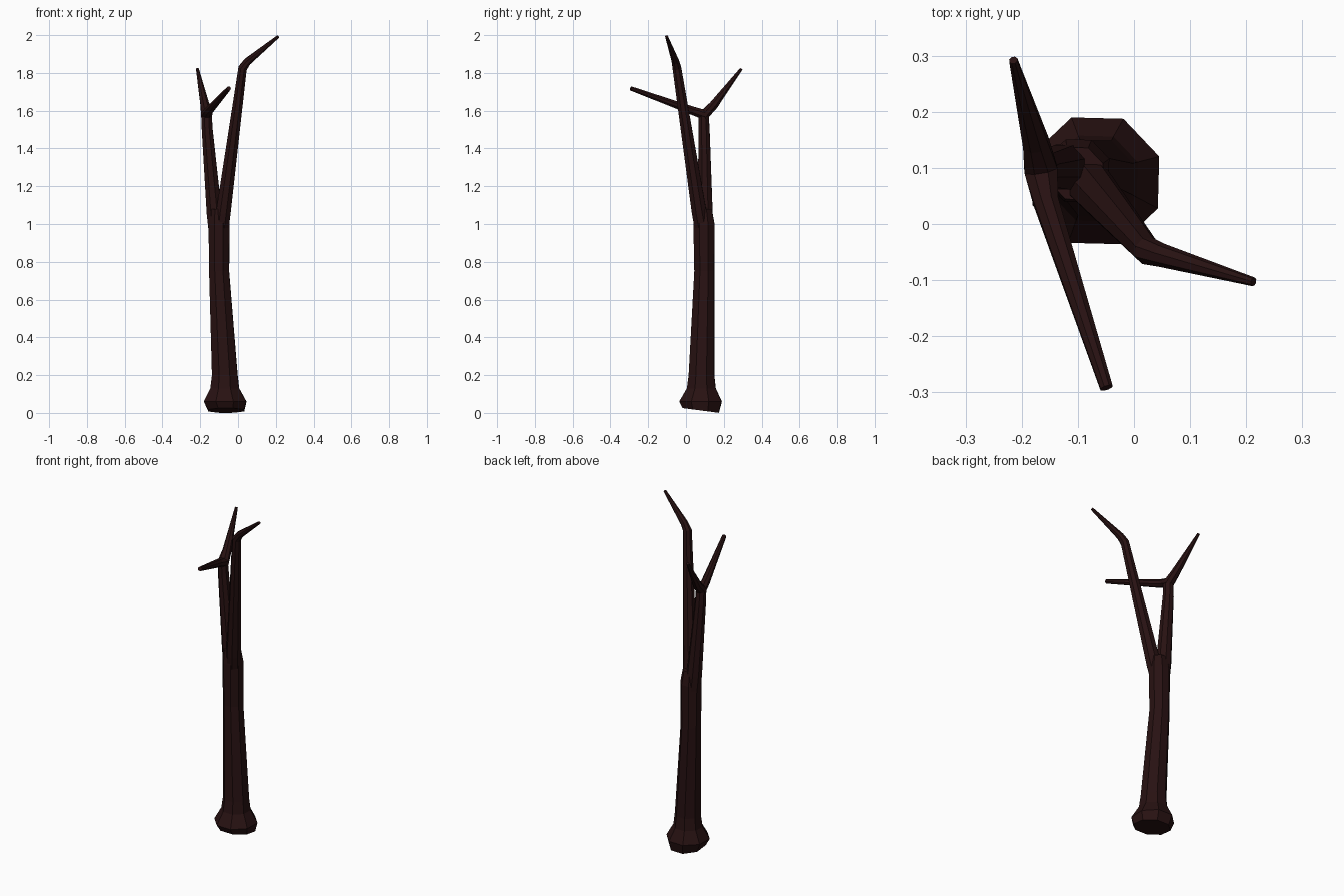
import bpy, bmesh, math
from mathutils import Vector

if "Cube" in bpy.data.objects:
    bpy.data.objects.remove(bpy.data.objects["Cube"])

bark = bpy.data.materials.new("dark_bark")
bark.diffuse_color = (0.021, 0.0058, 0.006, 1)
bark.use_nodes = True
bark.node_tree.nodes["Principled BSDF"].inputs["Base Color"].default_value = bark.diffuse_color


def limb(name, stations, sides=8, turn=21, upright=False, foot_tilt=0.0):
    """Tapered faceted tube through stations of (x, y, z, radius)."""
    bm = bmesh.new()
    pts = [Vector(s[:3]) for s in stations]
    rings = []
    for i, (p, s) in enumerate(zip(pts, stations)):
        # ring lies across the averaged direction of its neighbours
        axis = Vector((0, 0, 1))
        if not upright:
            before = (p - pts[i - 1]).normalized() if i else Vector()
            after = (pts[i + 1] - p).normalized() if i < len(pts) - 1 else Vector()
            axis = (before + after).normalized()
        u = Vector((1, 0, 0))
        u = (u - axis * u.dot(axis)).normalized()
        v = axis.cross(u)
        ring = []
        for k in range(sides):
            a = math.radians(turn) + math.tau * k / sides
            co = p + (u * math.cos(a) + v * math.sin(a)) * s[3]
            if i == 0:
                co.z -= foot_tilt * (co.y - p.y)
            ring.append(bm.verts.new(co))
        rings.append(ring)
    for lo, hi in zip(rings, rings[1:]):
        for k in range(sides):
            n = (k + 1) % sides
            bm.faces.new((lo[k], lo[n], hi[n], hi[k]))
    bm.faces.new(rings[0][::-1])
    bm.faces.new(rings[-1])
    bmesh.ops.recalc_face_normals(bm, faces=bm.faces)
    mesh = bpy.data.meshes.new(name)
    bm.to_mesh(mesh)
    bm.free()
    mesh.materials.append(bark)
    obj = bpy.data.objects.new(name, mesh)
    bpy.context.collection.objects.link(obj)
    return obj


# trunk with flared, slightly tilted foot
limb("trunk", [
    (-0.063, 0.078, 0.013, 0.103),
    (-0.068, 0.077, 0.060, 0.121),
    (-0.070, 0.081, 0.130, 0.082),
    (-0.070, 0.082, 0.200, 0.073),
    (-0.100, 0.097, 0.750, 0.057),
    (-0.100, 0.095, 1.000, 0.060),
    (-0.102, 0.090, 1.080, 0.050),
], upright=True, foot_tilt=0.13)

# tall branch with bent tip
limb("tall_branch", [
    (-0.092, 0.090, 0.950, 0.042),
    (-0.078, 0.070, 1.060, 0.042),
    (0.024, -0.048, 1.825, 0.025),
    (0.050, -0.056, 1.860, 0.021),
    (0.213, -0.103, 1.993, 0.008),
])

# short branch carrying the fork
limb("short_branch", [
    (-0.112, 0.100, 0.950, 0.045),
    (-0.126, 0.101, 1.060, 0.043),
    (-0.163, 0.096, 1.500, 0.031),
    (-0.166, 0.093, 1.580, 0.029),
])

# two twigs meeting at the fork
limb("fork_twigs", [
    (-0.215, 0.292, 1.821, 0.008),
    (-0.175, 0.145, 1.628, 0.025),
    (-0.166, 0.097, 1.578, 0.032),
    (-0.157, 0.040, 1.598, 0.024),
    (-0.049, -0.292, 1.718, 0.012),
])
